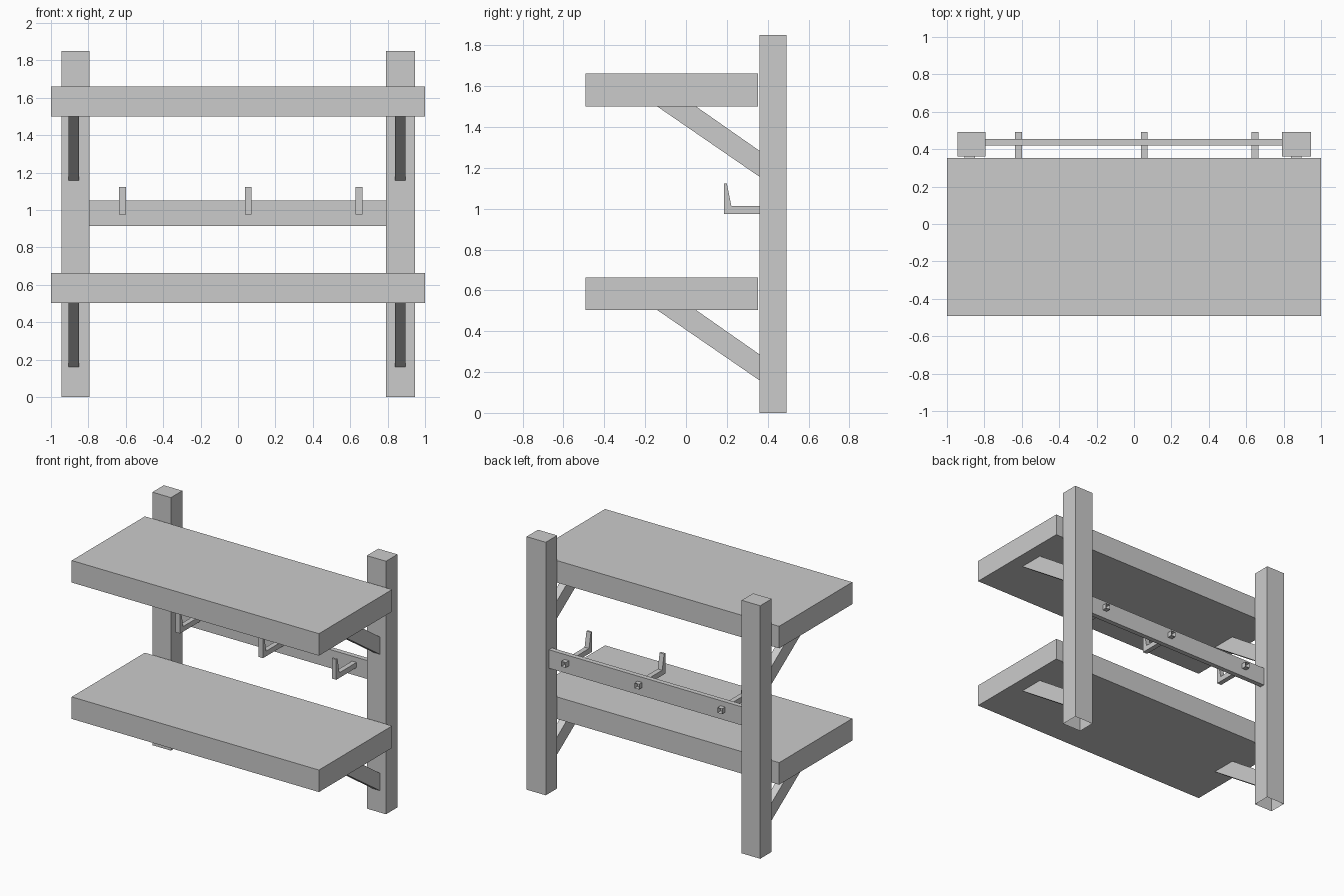
import bpy, bmesh
from mathutils import Vector

if "Cube" in bpy.data.objects:
    bpy.data.objects.remove(bpy.data.objects["Cube"])

grey = bpy.data.materials.new("plain grey")
grey.diffuse_color = (0.6, 0.6, 0.6, 1)
grey.use_nodes = True
grey.node_tree.nodes["Principled BSDF"].inputs["Base Color"].default_value = grey.diffuse_color


def extrude_x(name, profile, x0, x1, open_dir=None):
    """Extrude a (y, z) profile from x0 to x1; optionally drop faces pointing along open_dir."""
    bm = bmesh.new()
    face = bm.faces.new([bm.verts.new((x0, y, z)) for y, z in profile])
    ext = bmesh.ops.extrude_face_region(bm, geom=[face])
    moved = [v for v in ext["geom"] if isinstance(v, bmesh.types.BMVert)]
    bmesh.ops.translate(bm, verts=moved, vec=(x1 - x0, 0, 0))
    bmesh.ops.recalc_face_normals(bm, faces=bm.faces[:])
    if open_dir:
        bm.normal_update()
        d = Vector(open_dir)
        gone = [f for f in bm.faces if f.normal.dot(d) > 0.99]
        bmesh.ops.delete(bm, geom=gone, context="FACES")
    mesh = bpy.data.meshes.new(name)
    bm.to_mesh(mesh)
    bm.free()
    mesh.materials.append(grey)
    obj = bpy.data.objects.new(name, mesh)
    bpy.context.collection.objects.link(obj)
    return obj


def rect(y0, y1, z0, z1):
    return [(y0, z0), (y1, z0), (y1, z1), (y0, z1)]


# Upright posts, hollow at the foot
for side, x0, x1 in (("left", -0.945, -0.795), ("right", 0.79, 0.945)):
    extrude_x(side + "_post", rect(0.36, 0.492, 0, 1.85), x0, x1, (0, 0, -1))

# Shelves with a sloping brace under each end
for level, z in (("lower", 0.503), ("upper", 1.5)):
    extrude_x(level + "_shelf", rect(-0.493, 0.352, z, z + 0.161), -1, 1)
    brace = [(-0.14, z), (0.05, z), (0.362, z - 0.218), (0.362, z - 0.345)]
    for side, x0 in (("left", -0.905), ("right", 0.84)):
        extrude_x(f"{level}_{side}_brace", brace, x0, x0 + 0.055)

# Rail between the posts
extrude_x("hook_rail", rect(0.419, 0.455, 0.915, 1.05), -0.795, 0.79)

# Hooks passing through the rail, open at the rear end
hook = [(0.185, 0.975), (0.492, 0.975), (0.492, 1.013), (0.222, 1.013),
        (0.2, 1.123), (0.185, 1.123)]
for i, x in enumerate((-0.617, 0.055, 0.647)):
    extrude_x(f"hook_{i + 1}", hook, x - 0.018, x + 0.018, (0, 1, 0))
